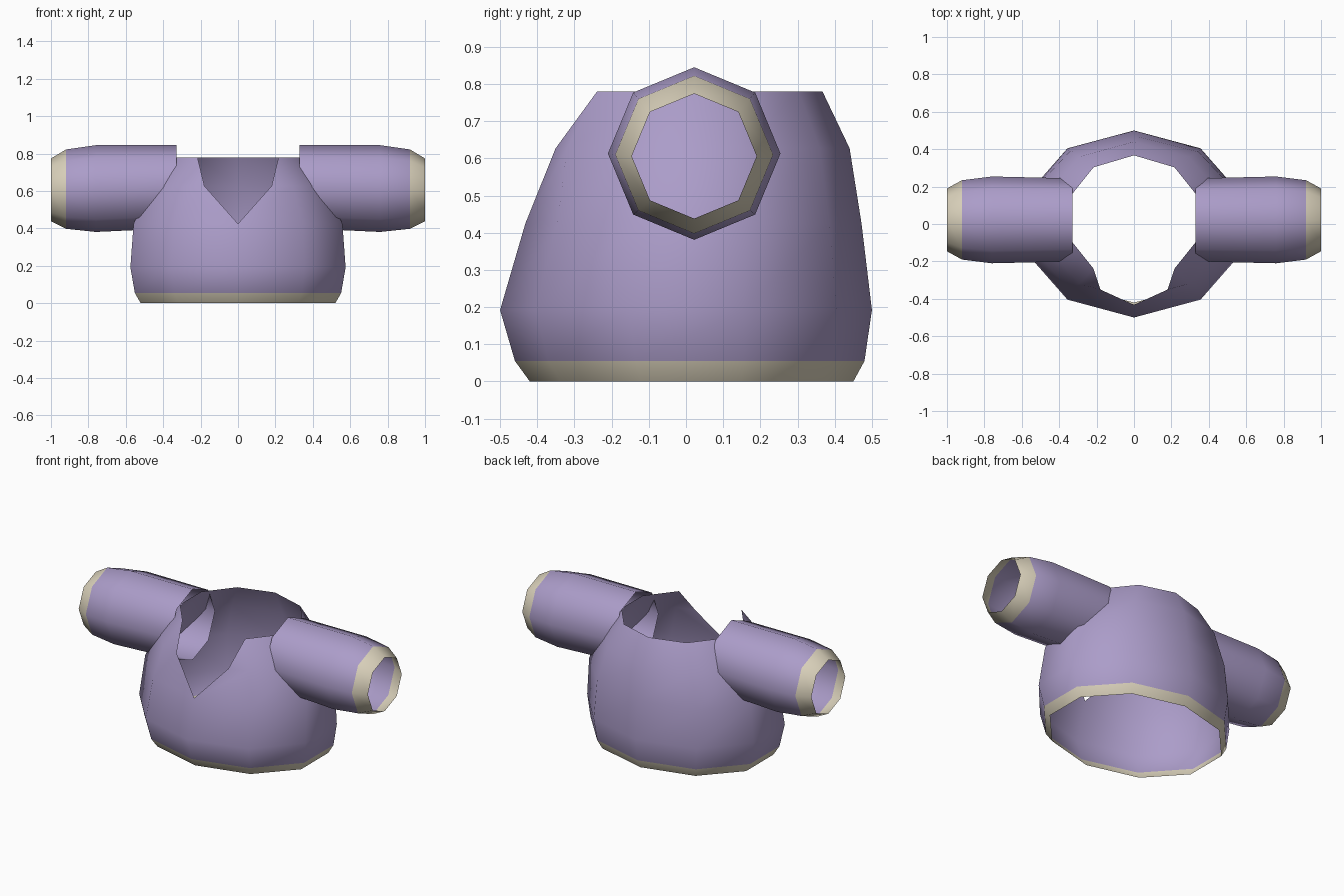
import bpy, bmesh, math
from mathutils import Vector

if "Cube" in bpy.data.objects:
    bpy.data.objects.remove(bpy.data.objects["Cube"])


def make_material(name, rgb):
    m = bpy.data.materials.new(name)
    m.diffuse_color = (*rgb, 1.0)
    m.use_nodes = True
    m.node_tree.nodes["Principled BSDF"].inputs["Base Color"].default_value = m.diffuse_color
    return m


lilac = make_material("lilac knit", (0.41, 0.335, 0.585))
cream = make_material("cream trim", (0.69, 0.63, 0.49))


def loft(name, rings, is_trim):
    """Skin open point rings into one thin shell; coincident points are welded."""
    bm = bmesh.new()
    rows = [[bm.verts.new(p) for p in ring] for ring in rings]
    for low, high in zip(rows, rows[1:]):
        for i in range(len(low) - 1):
            bm.faces.new((low[i], low[i + 1], high[i + 1], high[i]))
    bmesh.ops.remove_doubles(bm, verts=bm.verts, dist=0.0005)
    for f in bm.faces:
        f.smooth = True
        f.material_index = int(is_trim(f.calc_center_median()))
    mesh = bpy.data.meshes.new(name)
    bm.to_mesh(mesh)
    bm.free()
    mesh.materials.append(lilac)
    mesh.materials.append(cream)
    obj = bpy.data.objects.new(name, mesh)
    bpy.context.collection.objects.link(obj)
    return obj


def body_ring(z, rx, ry, cy, notch):
    """Ten-sided ring starting at the front; notch opens the neckline there."""
    pts = []
    for i in range(11):
        a = math.radians(-90 + 36 * i)
        pts.append(Vector((rx * math.cos(a), cy + ry * math.sin(a), z)))
    pts[0] = pts[0].lerp(pts[1], notch)
    pts[-1] = pts[-1].lerp(pts[-2], notch)
    return pts


# Body: height, x radius, y radius, y centre, neckline notch
BODY = [
    (0.0, 0.547, 0.435, 0.015, 0),
    (0.055, 0.58, 0.47, 0.01, 0),
    (0.192, 0.605, 0.50, 0.0, 0),
    (0.425, 0.587, 0.452, 0.02, 0),
    (0.627, 0.497, 0.42, 0.02, 0.615),
    (0.78, 0.368, 0.335, 0.032, 1),
]
loft("sweater_body", [body_ring(*r) for r in BODY], lambda c: c.z < 0.055)

# Sleeves: distance from the middle, radius, centre height
SLEEVE = [
    (0.33, 0.222, 0.623),
    (0.76, 0.232, 0.613),
    (0.92, 0.212, 0.61),
    (1.0, 0.168, 0.606),
]


def sleeve_ring(x, r, cz):
    return [Vector((x, 0.022 + r * math.cos(a), cz + r * math.sin(a)))
            for a in (i * math.tau / 8 for i in range(9))]


for side, label in ((1, "right"), (-1, "left")):
    rings = [sleeve_ring(side * x, r, cz) for x, r, cz in SLEEVE][::side]
    loft(label + "_sleeve", rings, lambda c: abs(c.x) > 0.92)
